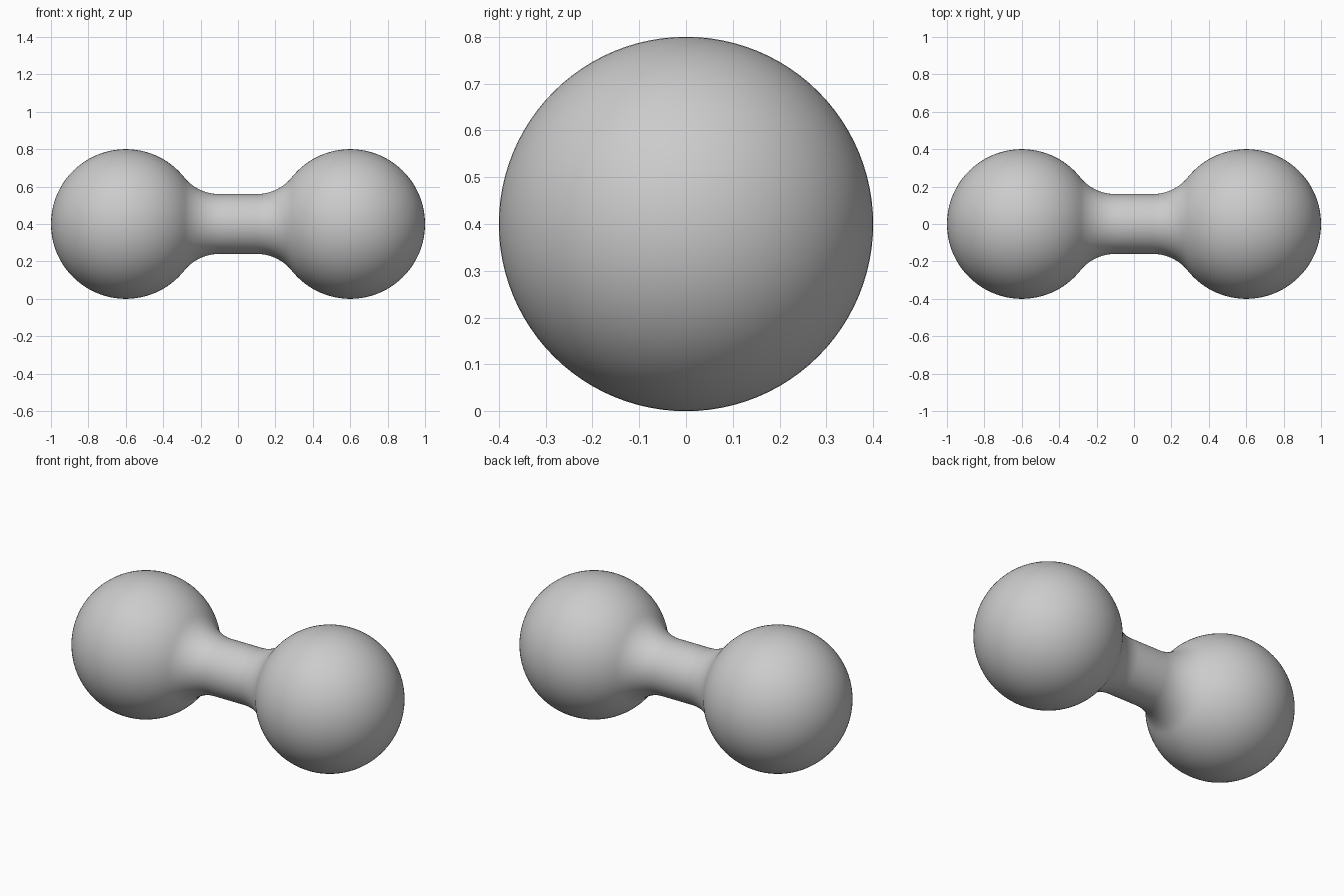
import bpy, bmesh, math
from mathutils import Vector, Matrix

cube = bpy.data.objects.get("Cube")
if cube:
    bpy.data.objects.remove(cube, do_unlink=True)

BALL, BALL_X, NECK, FILLET = 0.4, 0.6, 0.16, 0.24
SIDES = 96

grey = bpy.data.materials.new("light_grey")
grey.use_nodes = True
colour = (0.6, 0.6, 0.6, 1)
grey.diffuse_color = colour
grey.node_tree.nodes["Principled BSDF"].inputs["Base Color"].default_value = colour


def arc(cx, cr, radius, start, end, steps):
    """Points (x, radius from axis) along an arc, both ends included."""
    return [(cx + radius * math.cos(start + (end - start) * i / steps),
             cr + radius * math.sin(start + (end - start) * i / steps))
            for i in range(steps + 1)]


# Half profile: ball, then a fillet tangent to both ball and neck
fillet_x = BALL_X - math.sqrt((BALL + FILLET) ** 2 - (NECK + FILLET) ** 2)
lean = math.atan2(NECK + FILLET, BALL_X - fillet_x)
half = arc(BALL_X, 0, BALL, 0, math.pi - lean, 40)
half += arc(fillet_x, NECK + FILLET, FILLET, -lean, -math.pi / 2, 16)[1:]
half += [(fillet_x / 2, NECK), (0, NECK)]
profile = half + [(-x, r) for x, r in reversed(half[:-1])]

# Revolve the profile about the long axis
bm = bmesh.new()
verts = [bm.verts.new((x, 0, r)) for x, r in profile]
edges = [bm.edges.new(pair) for pair in zip(verts, verts[1:])]
bmesh.ops.spin(bm, geom=verts + edges, cent=(0, 0, 0), axis=(1, 0, 0),
               angle=2 * math.pi, steps=SIDES, use_merge=True)
bmesh.ops.remove_doubles(bm, verts=bm.verts, dist=0.0001)
bmesh.ops.recalc_face_normals(bm, faces=bm.faces)
bmesh.ops.translate(bm, verts=bm.verts, vec=(0, 0, BALL))
for face in bm.faces:
    face.smooth = True

mesh = bpy.data.meshes.new("dumbbell")
bm.to_mesh(mesh)
bm.free()
mesh.materials.append(grey)
dumbbell = bpy.data.objects.new("dumbbell", mesh)
bpy.context.collection.objects.link(dumbbell)
